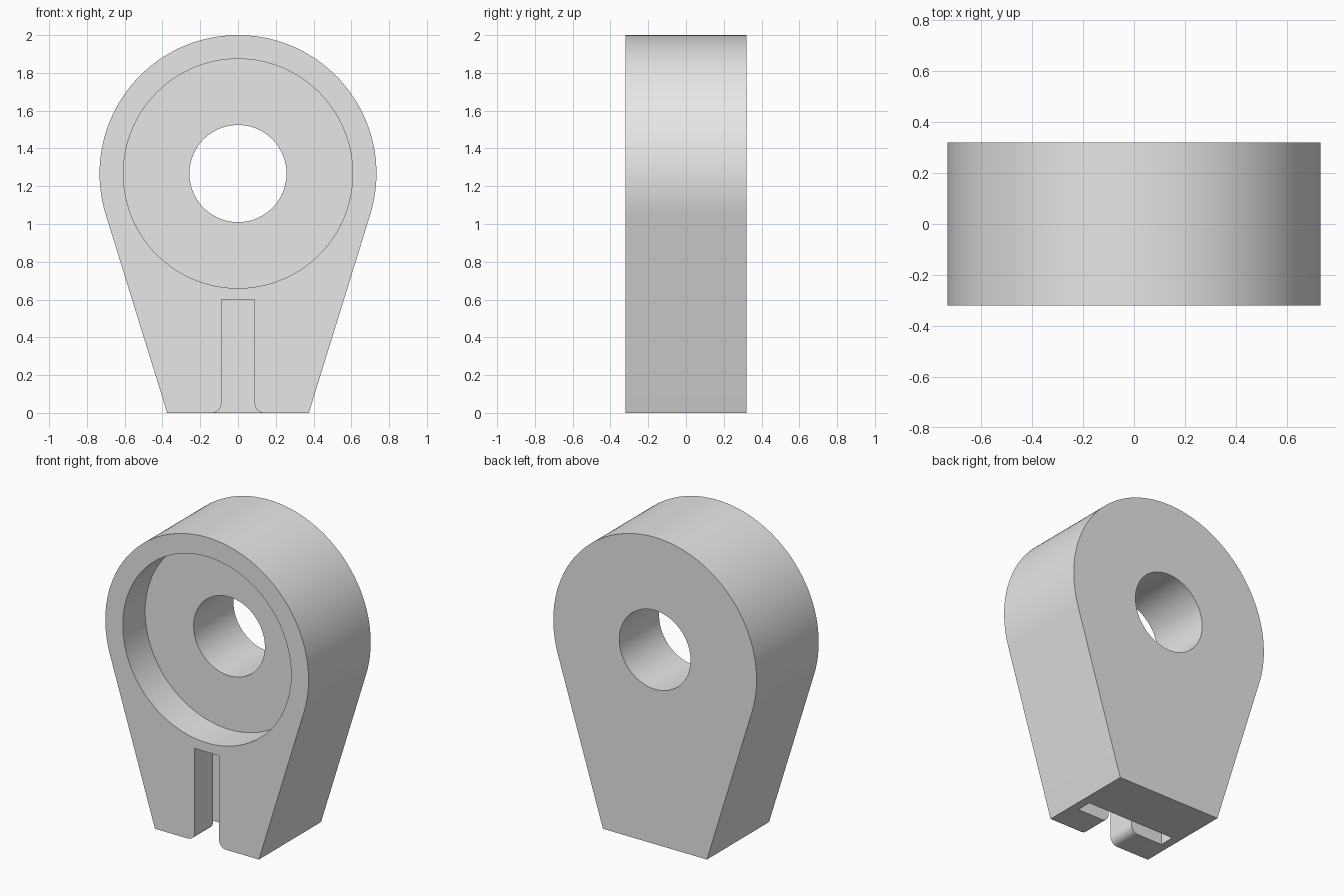
import bpy, bmesh, math

if "Cube" in bpy.data.objects:
    bpy.data.objects.remove(bpy.data.objects["Cube"])

HALF_T = 0.32             # half thickness along y
CZ, R = 1.267, 0.733      # centre height and radius of the round head
FOOT = 0.375              # half width of the foot


def arc(cx, cz, r, a0, a1, n):
    return [(cx + r * math.cos(a0 + (a1 - a0) * i / n),
             cz + r * math.sin(a0 + (a1 - a0) * i / n)) for i in range(n + 1)]


def prism(name, profile, y0, y1):
    """Extrude an x-z outline from y0 to y1."""
    bm = bmesh.new()
    face = bm.faces.new([bm.verts.new((x, y0, z)) for x, z in profile])
    ext = bmesh.ops.extrude_face_region(bm, geom=[face])
    moved = [v for v in ext["geom"] if isinstance(v, bmesh.types.BMVert)]
    bmesh.ops.translate(bm, verts=moved, vec=(0, y1 - y0, 0))
    bmesh.ops.recalc_face_normals(bm, faces=bm.faces)
    mesh = bpy.data.meshes.new(name)
    bm.to_mesh(mesh)
    bm.free()
    obj = bpy.data.objects.new(name, mesh)
    bpy.context.collection.objects.link(obj)
    return obj


def circle(r):
    return arc(0, CZ, r, 0, 2 * math.pi, 128)[:-1]


# teardrop body: round head with tangent sides running to the foot
tangent = math.atan2(-CZ, FOOT) + math.acos(R / math.hypot(FOOT, CZ))
outline = [(-FOOT, 0), (FOOT, 0)] + arc(0, CZ, R, tangent, math.pi - tangent, 128)
body = prism("bracket_body", outline, -HALF_T, HALF_T)

# narrow front slot with rounded mouth
w, f = 0.088, 0.05
right = [(w + f, -0.1)] + arc(w + f, f, f, 1.5 * math.pi, math.pi, 12) + [(w, 0.6)]
left = [(-x, z) for x, z in reversed(right)]

cutters = [
    prism("through_hole", circle(0.257), -0.5, 0.5),
    prism("front_recess", circle(0.607), -0.5, -0.09),
    prism("front_slot", right + left, -0.5, -0.08),
    # wide pocket behind the slot, open at the foot
    prism("wide_pocket", [(-0.32, -0.1), (0.32, -0.1), (0.32, 0.6), (-0.32, 0.6)],
          -0.13, -0.03),
]

bpy.context.view_layer.objects.active = body
body.select_set(True)
for c in cutters:
    c.hide_render = True
    m = body.modifiers.new(c.name, 'BOOLEAN')
    m.operation = 'DIFFERENCE'
    m.solver = 'EXACT'
    m.object = c
    bpy.ops.object.modifier_apply(modifier=m.name)
for c in cutters:
    bpy.data.objects.remove(c, do_unlink=True)

grey = bpy.data.materials.new("plain grey")
grey.diffuse_color = (0.8, 0.8, 0.8, 1)
grey.use_nodes = True
grey.node_tree.nodes["Principled BSDF"].inputs["Base Color"].default_value = grey.diffuse_color
body.data.materials.clear()
body.data.materials.append(grey)
for p in body.data.polygons:
    p.material_index = 0

bpy.ops.object.select_all(action='DESELECT')
body.select_set(True)
bpy.ops.object.shade_smooth_by_angle(angle=math.radians(30))
